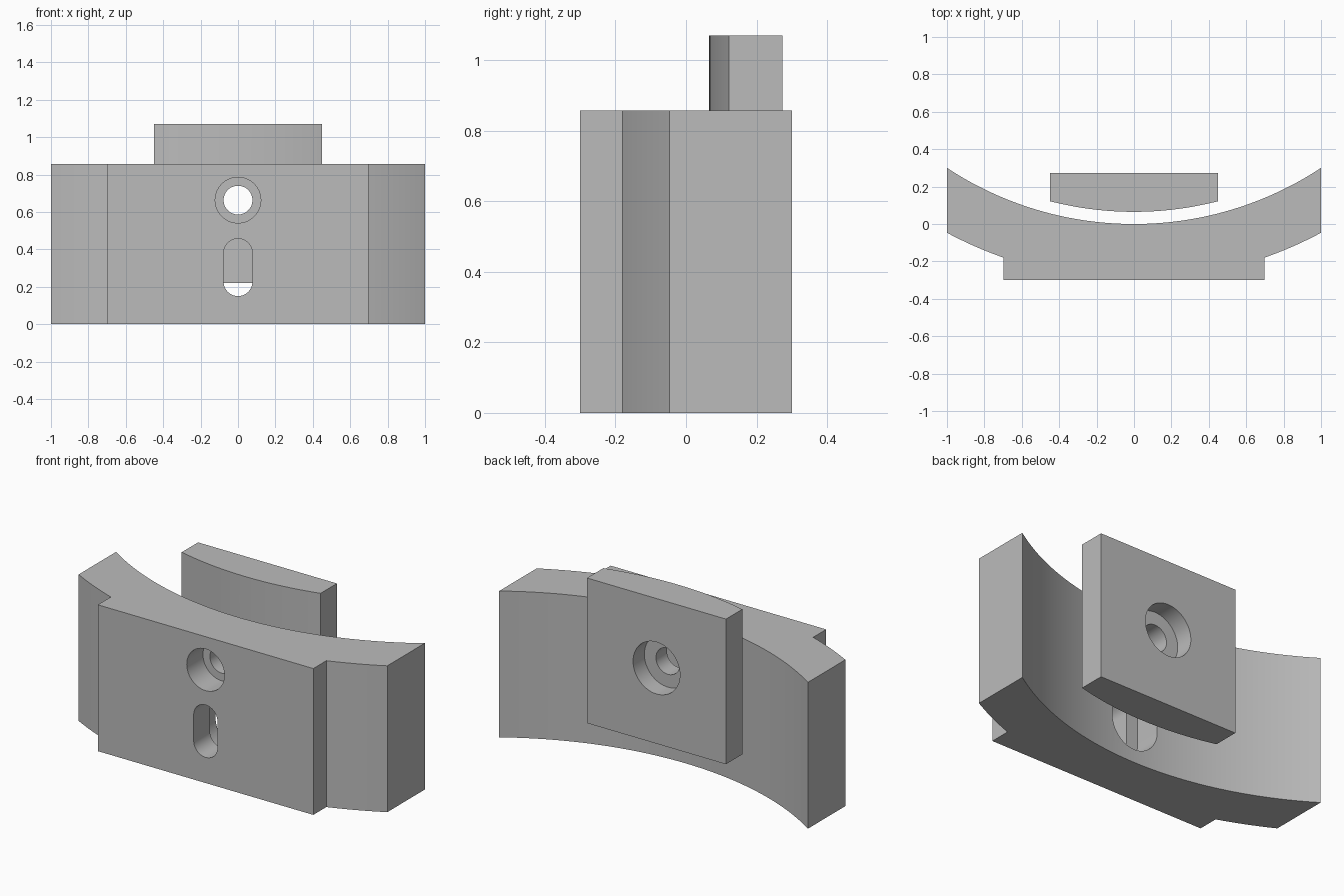
import bpy
import bmesh
from math import sin, cos, pi, asin
from mathutils import Vector

cube = bpy.data.objects.get("Cube")
if cube:
    bpy.data.objects.remove(cube)

grey = bpy.data.materials.new("plain_grey")
grey.use_nodes = True
colour = (0.5, 0.5, 0.5, 1)
grey.diffuse_color = colour
grey.node_tree.nodes["Principled BSDF"].inputs["Base Color"].default_value = colour


def prism(name, points, direction):
    """Closed solid swept from a planar outline along a direction."""
    bm = bmesh.new()
    face = bm.faces.new([bm.verts.new(p) for p in points])
    result = bmesh.ops.extrude_face_region(bm, geom=[face])
    moved = [v for v in result["geom"] if isinstance(v, bmesh.types.BMVert)]
    bmesh.ops.translate(bm, verts=moved, vec=Vector(direction))
    bmesh.ops.remove_doubles(bm, verts=bm.verts, dist=0.0001)
    bmesh.ops.recalc_face_normals(bm, faces=bm.faces)
    mesh = bpy.data.meshes.new(name)
    bm.to_mesh(mesh)
    bm.free()
    mesh.materials.append(grey)
    obj = bpy.data.objects.new(name, mesh)
    bpy.context.collection.objects.link(obj)
    return obj


def arc(radius, centre_y, x0, x1, z, steps):
    """Points on the front of a circle, evenly spaced in angle from x0 to x1."""
    a0, a1 = asin(x0 / radius), asin(x1 / radius)
    angles = [a0 + (a1 - a0) * i / steps for i in range(steps + 1)]
    return [(radius * sin(a), centre_y - radius * cos(a), z) for a in angles]


def cut(obj, radius, z0, z1, y0, y1, steps=32):
    """Cut a round hole (z0 == z1) or an upright slot along y."""
    outline = []
    for z, start in ((z1, 0), (z0, pi)):
        for i in range(steps + 1):
            if z0 == z1 and i == steps:
                continue
            a = start + pi * i / steps
            outline.append((radius * cos(a), y0, z + radius * sin(a)))
    cutter = prism("cutter", outline, (0, y1 - y0, 0))
    cutter.hide_render = True
    mod = obj.modifiers.new("cut", "BOOLEAN")
    mod.operation = "DIFFERENCE"
    mod.solver = "EXACT"
    mod.object = cutter
    bpy.context.view_layer.objects.active = obj
    bpy.ops.object.modifier_apply(modifier=mod.name)
    bpy.data.objects.remove(cutter)


# Curved body with a flat raised pad on its front
centre = 1.817
outer = 2.115
outline = arc(1.817, centre, 1, -1, 0, 64)
outline += arc(outer, centre, -1, -0.698, 0, 12)
outline += [(-0.698, -0.3, 0), (0.698, -0.3, 0)]
outline += arc(outer, centre, 0.698, 1, 0, 12)
body = prism("curved_body", outline, (0, 0, 0.857))

# Clamping plate behind the body
plate_base = 0.22
outline = arc(1.8, 1.865, -0.45, 0.45, plate_base, 32)
outline += [(0.45, 0.273, plate_base), (-0.45, 0.273, plate_base)]
plate = prism("clamp_plate", outline, (0, 0, 0.85))

# Screw hole, recessed from the front of the body and the back of the plate
hole_z = 0.663
bore = 0.077
cut(body, bore, hole_z, hole_z, -0.5, 0.5)
cut(body, 0.122, hole_z, hole_z, -0.5, -0.15)
cut(plate, bore, hole_z, hole_z, -0.2, 0.5)
cut(plate, 0.152, hole_z, hole_z, 0.168, 0.5)

# Adjusting slot, widened from the back of the body
cut(body, bore, 0.227, 0.38, -0.5, 0.5)
cut(body, 0.15, 0.227, 0.38, -0.15, 0.5)

# Smooth curves with sharp edges
bpy.ops.object.select_all(action="DESELECT")
for obj in (body, plate):
    obj.select_set(True)
bpy.context.view_layer.objects.active = body
bpy.ops.object.shade_smooth_by_angle()
